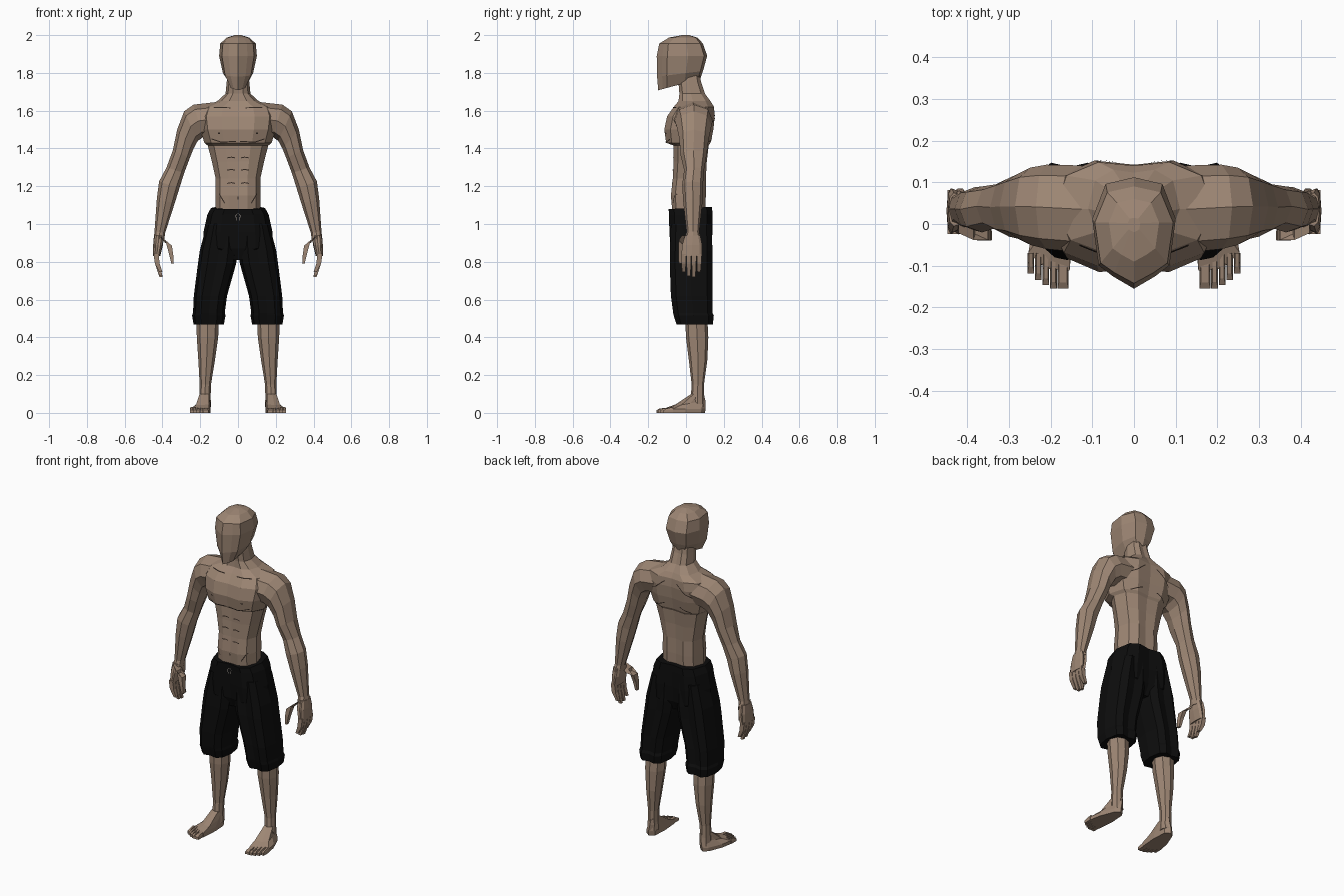
import bpy, bmesh
from mathutils import Vector
from mathutils.bvhtree import BVHTree

if "Cube" in bpy.data.objects:
    bpy.data.objects.remove(bpy.data.objects["Cube"])


def material(name, rgb):
    m = bpy.data.materials.new(name)
    m.use_nodes = True
    col = (*rgb, 1)
    m.diffuse_color = col
    m.node_tree.nodes["Principled BSDF"].inputs["Base Color"].default_value = col
    return m


SKIN = material("skin", (.34, .24, .175))
CLOTH = material("black cloth", (.004, .004, .004))
CREASE = material("dark crease", (.03, .02, .015))
CORD = material("pale cord", (.4, .36, .32))


def mirrored(half):
    """Close a right-hand half outline into a full symmetric loop."""
    return half + [(-x, y) for x, y in reversed(half) if x > 0]


ROUND = mirrored([(0, -1), (.7, -.75), (1, 0), (.7, .75), (0, 1)])
BODY = mirrored([(0, -.95), (.42, -1), (.8, -.75), (1, -.1), (.85, .7), (.45, 1), (0, .92)])
HEAD = mirrored([(0, -1), (.5, -.78), (.85, -.58), (1, .25), (.68, .88), (0, 1)])
HIPS = mirrored([(0, -.9), (.5, -1), (.85, -.75), (1, 0), (.85, .75), (.5, 1), (0, .9)])
BOX = [(-1, -1), (1, -1), (1, 1), (-1, 1)]
FOOT = [(-.75, -1), (.25, -.95), (1, -.6), (.8, 0), (.2, .8), (-.3, 1), (-.8, .8), (-.9, 0)]


def loft(name, outline, sections, mat, side=1):
    """Skin rings; a section is inner x, inner z, outer x, outer z, front y, back y[, y tilt]."""
    bm = bmesh.new()
    rings = []
    for xi, zi, xo, zo, y0, y1, *tilt in sections:
        t = tilt[0] if tilt else 0
        ring = []
        for u, v in outline:
            f = (u + 1) / 2
            x, z = xi + (xo - xi) * f, zi + (zo - zi) * f
            y = (y0 + y1) / 2 + v * (y1 - y0) / 2
            ring.append(bm.verts.new((x * side, y, z + v * t)))
        rings.append(ring)
    n = len(outline)
    for a, b in zip(rings, rings[1:]):
        for i in range(n):
            j = (i + 1) % n
            bm.faces.new((a[i], a[j], b[j], b[i]))
    bm.faces.new(rings[0])
    bm.faces.new(rings[-1])
    bmesh.ops.recalc_face_normals(bm, faces=bm.faces)
    return finish(name, bm, mat)


def finish(name, bm, mat):
    me = bpy.data.meshes.new(name)
    tree = BVHTree.FromBMesh(bm)
    bm.to_mesh(me)
    bm.free()
    me.materials.append(mat)
    bpy.context.collection.objects.link(bpy.data.objects.new(name, me))
    return tree


def central(rows):
    """Symmetric sections from z, half width, front y, back y[, tilt]."""
    return [(-w, z, w, z, *rest) for z, w, *rest in rows]


def pair(name, outline, sections, mat):
    for label, side in (("left", 1), ("right", -1)):
        loft(label + "_" + name, outline, sections, mat, side)


# Torso and neck, with the overhang under the chest
torso = loft("torso", BODY, central([
    (1.04, .12, -.07, .1), (1.15, .12, -.08, .105), (1.24, .118, -.07, .105),
    (1.33, .138, -.065, .11), (1.415, .16, -.065, .12), (1.43, .178, -.105, .13),
    (1.5, .2, -.115, .145), (1.57, .21, -.1, .152), (1.62, .19, -.065, .148),
    (1.65, .11, -.04, .13), (1.69, .066, -.035, .1), (1.75, .06, -.04, .08),
    (1.8, .055, -.04, .07)]), SKIN)

# Head with a ridged face and sloping jaw
loft("head", HEAD, central([
    (1.738, .045, -.147, .075, .03), (1.795, .08, -.153, .09, .015),
    (1.89, .1, -.155, .112), (1.955, .094, -.142, .09),
    (1.987, .06, -.09, .06), (2.0, .015, -.02, .015)]), SKIN)

# Arms from shoulder to wrist
pair("arm", ROUND, [
    (.1, 1.47, .12, 1.645, -.07, .14), (.185, 1.46, .235, 1.632, -.06, .142),
    (.213, 1.44, .285, 1.597, -.05, .135), (.235, 1.4, .322, 1.5, -.035, .12),
    (.255, 1.35, .345, 1.39, -.03, .11), (.285, 1.27, .378, 1.3, -.01, .095),
    (.31, 1.19, .418, 1.225, -.02, .09), (.335, 1.11, .43, 1.13, -.015, .088),
    (.385, .955, .442, .96, .003, .07), (.39, .92, .446, .92, -.01, .08)], SKIN)

# Hands: palm, four fingers and thumb
pair("palm", HIPS, [
    (.392, .94, .445, .94, -.005, .075), (.397, .89, .449, .89, -.02, .085),
    (.412, .83, .449, .83, -.025, .085)], SKIN)
for i, tip in enumerate((.745, .725, .72, .745)):
    y = -.024 + i * .027
    pair("finger_" + str(i + 1), BOX, [
        (.42, .84, .447, .84, y, y + .025), (.415, .79, .44, .79, y, y + .024),
        (.4, tip, .416, tip, y + .003, y + .02)], SKIN)
pair("thumb", BOX, [
    (.385, .9, .42, .94, -.022, .025), (.35, .885, .385, .915, -.038, .002),
    (.343, .84, .366, .845, -.04, -.012), (.34, .79, .353, .79, -.038, -.018)], SKIN)

# Shorts: hips and two wide legs with cuffs
shorts = loft("shorts_hips", HIPS, central([
    (1.085, .143, -.092, .138, .006), (1.05, .162, -.09, .14),
    (.96, .182, -.088, .14), (.87, .185, -.082, .135), (.81, .05, -.05, .1)]), CLOTH)
pair("shorts_leg", HIPS, [
    (.01, 1.0, .165, 1.0, -.08, .135), (.002, .86, .202, .86, -.085, .14),
    (.01, .79, .212, .79, -.086, .14), (.058, .62, .234, .62, -.08, .14),
    (.07, .53, .238, .53, -.068, .14), (.066, .515, .243, .515, -.065, .147),
    (.075, .468, .235, .468, -.05, .142)], CLOTH)

# Lower legs and feet
pair("lower_leg", ROUND, [
    (.1, .52, .222, .52, -.005, .112), (.105, .4, .218, .4, 0, .118),
    (.122, .28, .21, .28, .015, .113), (.143, .15, .203, .15, .03, .095),
    (.145, .08, .205, .08, .025, .095), (.142, .03, .207, .03, .02, .1)], SKIN)
pair("foot", FOOT, [
    (.14, 0, .253, 0, -.112, .1), (.14, .025, .253, .02, -.112, .104),
    (.143, .058, .222, .05, -.055, .102, .012), (.148, .1, .203, .1, .028, .095)], SKIN)
for i, tip in enumerate((-.155, -.154, -.146, -.134, -.118)):
    x, w = (.157, .026) if i == 0 else (.167 + i * .018, .016)
    pair("toe_" + str(i + 1), BOX, [
        (x, 0, x + w, 0, tip, -.07), (x, .015, x + w, .015, tip, -.07),
        (x + .003, .027, x + w - .003, .027, tip + .015, -.07, .004)], SKIN)


def mark(name, tree, points, mat, facing=-1, width=.005, both=True):
    """Thin ribbon laid on a surface along a line of x, z points."""
    for side in ((1, -1) if both else (1,)):
        bm = bmesh.new()
        path = []
        for (xa, za), (xb, zb) in zip(points, points[1:]):
            path += [(xa + (xb - xa) * k / 4, za + (zb - za) * k / 4) for k in range(5)]
        d = Vector((points[-1][1] - points[0][1], points[0][0] - points[-1][0])).normalized()
        d *= width / 2
        rows = []
        for x, z in path:
            row = []
            for s in (-1, 1):
                p = Vector(((x + s * d.x) * side, facing, z + s * d.y))
                hit = tree.ray_cast(p, Vector((0, -facing, 0)))[0]
                if hit:
                    row.append(bm.verts.new(hit + Vector((0, facing * .003, 0))))
            if len(row) == 2:
                rows.append(row)
        for a, b in zip(rows, rows[1:]):
            bm.faces.new((a[0], a[1], b[1], b[0]))
        finish(name, bm, mat)


# Muscle creases on the front and back
for i, z in enumerate((1.35, 1.285, 1.215)):
    mark("belly_crease_" + str(i + 1), torso, [(.015, z), (.035, z + .004), (.058, z)], CREASE)
mark("chest_crease", torso, [(.01, 1.437), (.09, 1.434), (.14, 1.45)], CREASE)
mark("nipple", torso, [(.095, 1.48), (.107, 1.48)], CREASE, width=.008)
mark("groin_crease", torso, [(.07, 1.11), (.1, 1.16)], CREASE)
mark("collar_crease", torso, [(.04, 1.615), (.13, 1.618)], CREASE)
mark("navel", torso, [(0, 1.13), (0, 1.145)], CREASE, both=False)
mark("shoulder_blade_crease", torso, [(.04, 1.6), (.1, 1.55), (.14, 1.53)], CREASE, 1)
mark("lower_blade_crease", torso, [(.05, 1.46), (.12, 1.43)], CREASE, 1)

# Drawstring on the shorts
mark("drawstring", shorts, [(.003, 1.055), (.012, 1.045), (.008, 1.02)], CORD, width=.003)
